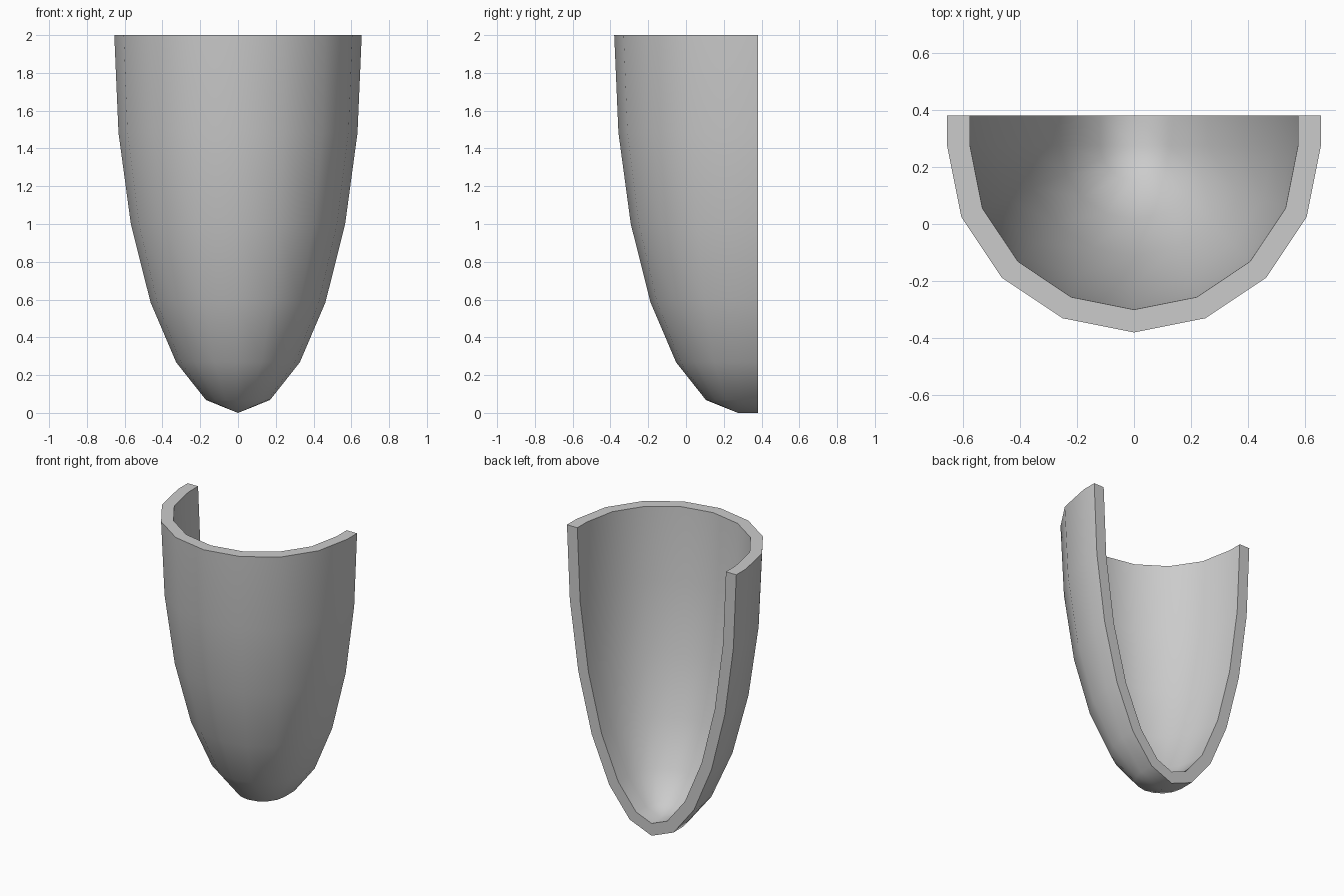
import bpy, bmesh, math
from mathutils import Vector

cube = bpy.data.objects.get("Cube")
if cube:
    bpy.data.objects.remove(cube)

RADIUS, HEIGHT, WALL = 0.655, 2.0, 0.08
CENTRE_Y, BACK_Y = 0.275, 0.38
STEPS, SIDES = 6, 8

# Outer profile: quarter ellipse from the tip up to the rim
outer = [Vector((RADIUS * math.sin(t), HEIGHT * (1 - math.cos(t))))
         for t in (i * math.pi / 2 / STEPS for i in range(STEPS + 1))]


# Inner profile: the outer one moved inward by the wall thickness
def inward(a, b):
    d = (b - a).normalized()
    return Vector((-d.y, d.x))


inner = [Vector((0, WALL / inward(outer[0], outer[1]).y))]
for a, p, b in zip(outer, outer[1:], outer[2:]):
    n = (inward(a, p) + inward(p, b)).normalized()
    inner.append(p + n * WALL / n.dot(inward(a, p)))
inner.append(outer[-1] - Vector((WALL, 0)))

# Stations: straight back edge, half turn round the front, straight back edge
angles = [-math.pi * i / SIDES for i in range(SIDES + 1)]
stations = [(a, CENTRE_Y) for a in angles]
stations = [(angles[0], BACK_Y)] + stations + [(angles[-1], BACK_Y)]

bm = bmesh.new()


def sweep(profile):
    return [[bm.verts.new((p.x * math.cos(a), y + p.x * math.sin(a), p.y))
             for p in profile] for a, y in stations]


def strip(row_a, row_b):
    for i in range(len(row_a) - 1):
        bm.faces.new((row_a[i], row_a[i + 1], row_b[i + 1], row_b[i]))


out_grid, in_grid = sweep(outer), sweep(inner)
for grid in (out_grid, in_grid):
    for col_a, col_b in zip(grid, grid[1:]):
        strip(col_a, col_b)

# Flat rim on top and flat cut faces at the back
strip([c[-1] for c in out_grid], [c[-1] for c in in_grid])
for end in (0, -1):
    strip(out_grid[end], in_grid[end])

bmesh.ops.remove_doubles(bm, verts=bm.verts, dist=0.0005)
bmesh.ops.recalc_face_normals(bm, faces=bm.faces)

mesh = bpy.data.meshes.new("half_shell")
bm.to_mesh(mesh)
bm.free()
shell = bpy.data.objects.new("half_shell", mesh)
bpy.context.collection.objects.link(shell)

# Plain grey
grey = bpy.data.materials.new("light_grey")
grey.use_nodes = True
colour = (0.6, 0.6, 0.6, 1)
grey.diffuse_color = colour
grey.node_tree.nodes["Principled BSDF"].inputs["Base Color"].default_value = colour
mesh.materials.append(grey)

# Smooth curved walls, crisp rim and cut edges
bpy.ops.object.select_all(action="DESELECT")
shell.select_set(True)
bpy.context.view_layer.objects.active = shell
bpy.ops.object.shade_smooth_by_angle(angle=math.radians(50))
